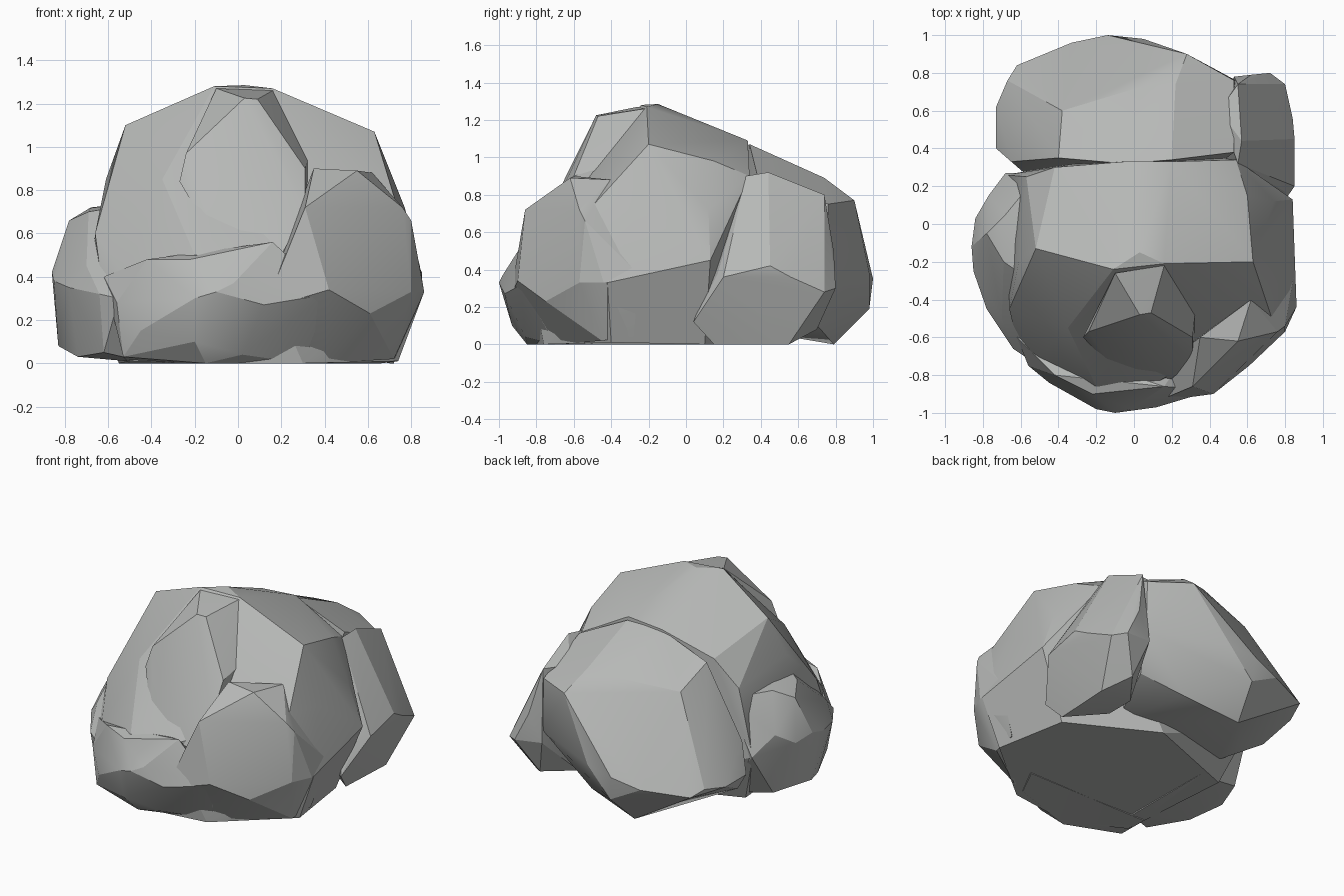
import bpy, bmesh, math

stone = bpy.data.materials.new("grey_stone")
stone.diffuse_color = (0.47, 0.48, 0.47, 1)


def rock(name, pts, angle=20):
    """Chiselled boulder: convex hull of a few corner points."""
    bm = bmesh.new()
    for p in pts:
        bm.verts.new(p)
    bmesh.ops.convex_hull(bm, input=bm.verts)
    loose = [v for v in bm.verts if not v.link_faces]
    bmesh.ops.delete(bm, geom=loose, context='VERTS')
    bmesh.ops.dissolve_limit(bm, angle_limit=math.radians(3),
                             verts=bm.verts, edges=bm.edges)
    bmesh.ops.recalc_face_normals(bm, faces=bm.faces)
    me = bpy.data.meshes.new(name)
    bm.to_mesh(me)
    bm.free()
    me.materials.append(stone)
    ob = bpy.data.objects.new(name, me)
    bpy.context.collection.objects.link(ob)
    bpy.ops.object.select_all(action='DESELECT')
    ob.select_set(True)
    bpy.context.view_layer.objects.active = ob
    bpy.ops.object.shade_smooth_by_angle(angle=math.radians(angle))
    return ob


# Tall central boulder
rock("main_boulder", [
    (-0.11, -0.24, 1.28), (0.03, -0.15, 1.285), (0.16, -0.21, 1.27),
    (-0.52, -0.13, 1.10), (-0.42, 0.30, 0.96), (-0.05, 0.33, 1.07),
    (0.20, 0.33, 1.09), (0.63, -0.20, 1.07), (0.60, 0.15, 0.98),
    (0.54, 0.34, 0.90), (-0.57, 0.25, 0.78), (-0.61, -0.20, 0.85),
    (-0.35, -0.55, 0.85), (0.25, -0.50, 0.95), (-0.52, -0.72, 0.40),
    (-0.66, -0.45, 0.60), (0.77, -0.25, 0.72), (0.74, 0.12, 0.72),
    (0.86, -0.42, 0.33), (0.84, 0.13, 0.45), (0.85, -0.10, 0.40),
    (-0.68, 0.26, 0.35), (-0.55, 0.15, 0.0), (0.66, 0.10, 0.0),
    (0.74, -0.40, 0.01), (0.30, -0.76, 0.0), (-0.15, -0.82, 0.0),
    (-0.50, -0.65, 0.01), (0.10, 0.40, 0.0), (-0.20, -0.86, 0.50),
    (0.08, -0.86, 0.50), (0.73, -0.50, 0.74), (-0.62, -0.62, 0.30)])

# Slab leaning on the front, up to the summit
rock("front_slab", [
    (0.03, -0.48, 1.225), (0.09, -0.47, 1.22), (0.16, -0.22, 1.26),
    (-0.10, -0.26, 1.27), (-0.24, -0.57, 0.97), (-0.27, -0.60, 0.84),
    (0.09, -0.76, 0.66), (0.31, -0.60, 0.90), (0.31, -0.72, 0.70),
    (0.33, -0.40, 0.96), (0.20, -0.82, 0.50), (-0.1, -0.78, 0.55)])

# Low rounded bulge at the front foot
rock("front_foot", [
    (-0.02, -0.98, 0.37), (-0.10, -1.00, 0.33), (-0.20, -0.98, 0.30),
    (0.12, -0.97, 0.27), (-0.22, -0.90, 0.48), (-0.42, -0.80, 0.48),
    (0.08, -0.90, 0.47), (0.16, -0.86, 0.56), (-0.45, -0.84, 0.15),
    (-0.56, -0.75, 0.28), (-0.53, -0.75, 0.03), (-0.15, -0.85, 0.0),
    (0.02, -0.86, 0.04), (0.42, -0.88, 0.32), (0.30, -0.70, 0.0),
    (-0.20, -0.93, 0.10), (-0.62, -0.60, 0.40), (0.40, -0.50, 0.0),
    (-0.50, -0.50, 0.0)])

# Angular boulder at the front right
rock("front_right_boulder", [
    (0.55, -0.62, 0.89), (0.31, -0.86, 0.72), (0.42, -0.90, 0.34),
    (0.61, -0.75, 0.23), (0.76, -0.57, 0.72), (0.80, -0.54, 0.66),
    (0.80, -0.57, 0.33), (0.86, -0.44, 0.33), (0.72, -0.45, 0.02),
    (0.40, -0.66, 0.0), (0.12, -0.94, 0.25), (0.35, -0.60, 0.90),
    (0.62, -0.40, 0.88), (0.02, -0.84, 0.05), (0.74, -0.28, 0.04),
    (0.85, -0.25, 0.37)])

# Rounded boulder on the left
rock("left_boulder", [
    (-0.86, -0.12, 0.42), (-0.85, -0.25, 0.38), (-0.84, 0.03, 0.40),
    (-0.83, -0.15, 0.08), (-0.77, 0.15, 0.48), (-0.68, 0.27, 0.35),
    (-0.78, -0.05, 0.66), (-0.68, 0.05, 0.72), (-0.69, -0.20, 0.70),
    (-0.78, -0.45, 0.35), (-0.70, -0.50, 0.45), (-0.64, -0.66, 0.32),
    (-0.62, -0.62, 0.05), (-0.74, -0.35, 0.03), (-0.72, 0.10, 0.06),
    (-0.40, -0.40, 0.75), (-0.50, 0.27, 0.70), (-0.40, -0.50, 0.0),
    (-0.40, 0.15, 0.0), (-0.55, -0.72, 0.30)])

# Wide boulder at the back
rock("back_boulder", [
    (-0.40, 0.35, 0.95), (-0.05, 0.32, 1.06), (0.20, 0.34, 1.07),
    (0.53, 0.38, 0.91), (-0.38, 0.60, 0.84), (0.05, 0.73, 0.88),
    (0.22, 0.74, 0.89), (0.28, 0.90, 0.77), (0.20, 0.91, 0.60),
    (0.53, 0.76, 0.75), (0.54, 0.76, 0.40), (0.05, 0.98, 0.38),
    (-0.14, 1.00, 0.35), (-0.12, 0.98, 0.19), (-0.33, 0.96, 0.30),
    (-0.62, 0.84, 0.28), (-0.67, 0.76, 0.32), (-0.73, 0.62, 0.30),
    (-0.73, 0.40, 0.30), (-0.65, 0.33, 0.48), (-0.68, 0.42, 0.20),
    (-0.48, 0.45, 0.10), (-0.17, 0.79, 0.0),
    (0.20, 0.72, 0.08), (0.45, 0.60, 0.20), (0.3, 0.2, 0.10),
    (-0.5, 0.2, 0.12)])

# Smaller boulder tucked in at the back right
rock("back_right_boulder", [
    (0.55, 0.32, 0.90), (0.57, 0.44, 0.92), (0.55, 0.74, 0.80),
    (0.72, 0.80, 0.30), (0.80, 0.74, 0.28), (0.62, 0.79, 0.50),
    (0.85, 0.45, 0.42), (0.85, 0.20, 0.36), (0.80, 0.17, 0.38),
    (0.84, 0.56, 0.36), (0.74, 0.04, 0.12), (0.70, 0.15, 0.0),
    (0.72, 0.55, 0.0), (0.60, 0.70, 0.08), (0.45, 0.50, 0.05),
    (0.45, 0.30, 0.05), (0.45, 0.60, 0.80), (0.53, 0.78, 0.32)])
